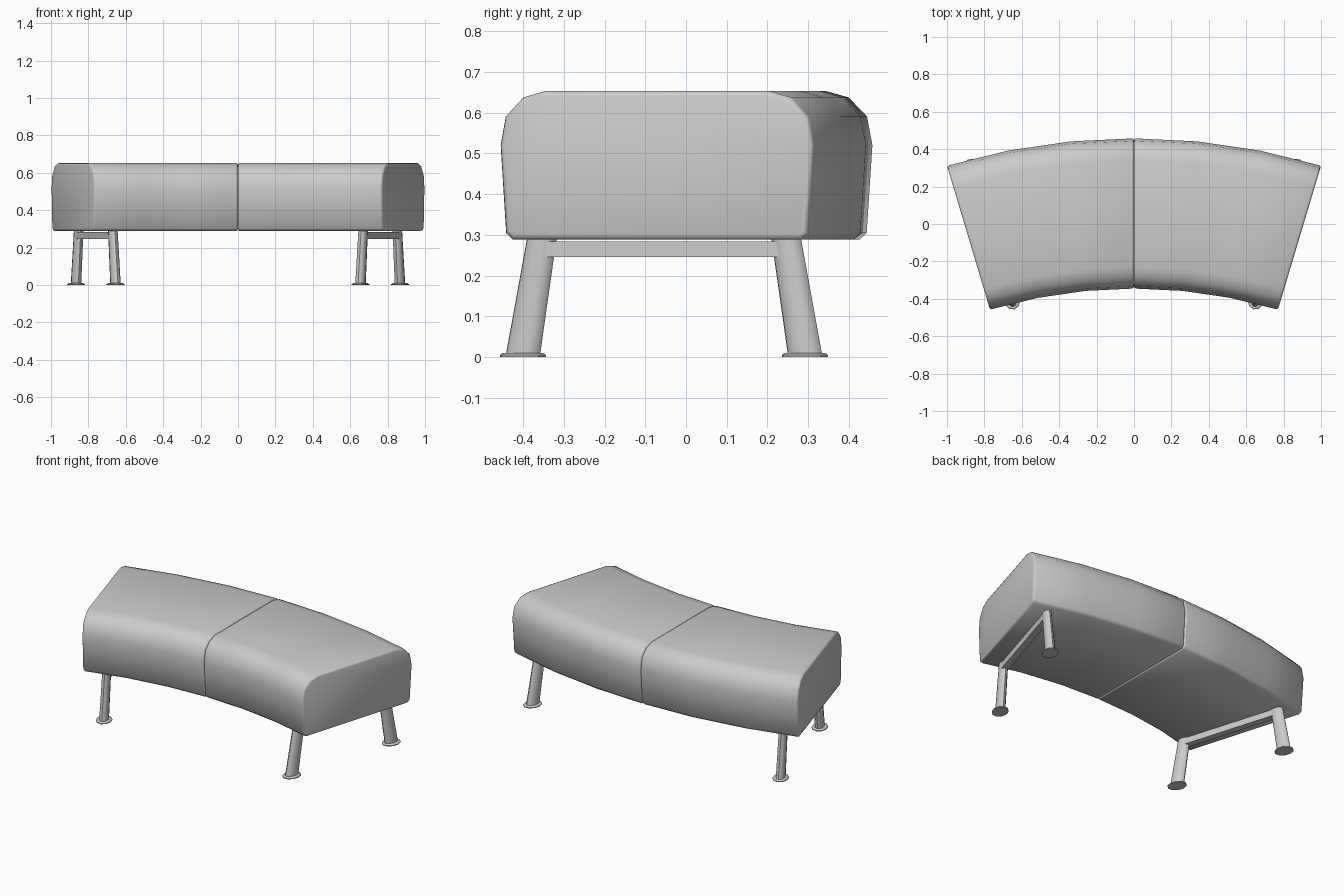
import bpy, bmesh
from math import sin, cos, pi, radians
from mathutils import Vector

if "Cube" in bpy.data.objects:
    bpy.data.objects.remove(bpy.data.objects["Cube"])

YC = -3.032                  # centre of the curved bench
R_IN, R_OUT = 2.687, 3.49    # inner and outer radius
HALF = radians(16.65)        # sweep of one cushion


def finish(bm, name, angle):
    bmesh.ops.recalc_face_normals(bm, faces=bm.faces)
    me = bpy.data.meshes.new(name)
    bm.to_mesh(me)
    bm.free()
    ob = bpy.data.objects.new(name, me)
    bpy.context.collection.objects.link(ob)
    bpy.ops.object.select_all(action='DESELECT')
    ob.select_set(True)
    bpy.context.view_layer.objects.active = ob
    bpy.ops.object.shade_smooth_by_angle(angle=radians(angle))
    # left-hand copy
    mod = ob.modifiers.new("mirror", 'MIRROR')
    mod.use_mirror_merge = False
    return ob


def loft(bm, rings):
    """Skin equal-length rings and cap both ends; returns the caps."""
    vr = [[bm.verts.new(p) for p in r] for r in rings]
    n = len(vr[0])
    for a, b in zip(vr, vr[1:]):
        for i in range(n):
            j = (i + 1) % n
            bm.faces.new((a[i], a[j], b[j], b[i]))
    return [bm.faces.new(vr[0][::-1]), bm.faces.new(vr[-1])]


# cushion: padded profile swept along the arc, end edges rounded
side = [(0.032, 0.288), (0.014, 0.304), (0.0, 0.52),
        (0.013, 0.59), (0.058, 0.637), (0.115, 0.653)]
profile = [(R_IN + d, z) for d, z in side]
profile += [(R_OUT - d, z) for d, z in reversed(side)]
bm = bmesh.new()
rings = []
for k in range(4):
    a = HALF * k / 3
    rings.append([(r * sin(a), YC + r * cos(a), z) for r, z in profile])
caps = loft(bm, rings)
cap_edges = [e for f in caps for e in f.edges]
bmesh.ops.bevel(bm, geom=cap_edges, offset=0.012, segments=2,
                profile=0.5, affect='EDGES')
finish(bm, "seat_cushions", 50)

# leg frame axis: along the cushion end, seen from above
TILT = radians(17)
U = Vector((sin(TILT), cos(TILT), 0))
V = Vector((cos(TILT), -sin(TILT), 0))


def oval(c, z, ru, rv, n=12):
    return [Vector((c[0], c[1], z)) + U * ru * cos(2 * pi * i / n)
            + V * rv * sin(2 * pi * i / n) for i in range(n)]


# splayed oval legs and their flat feet
legs = {"front": ((0.655, -0.40), (0.669, -0.354)),
        "back": ((0.866, 0.292), (0.852, 0.246))}
for name, (foot, top) in legs.items():
    bm = bmesh.new()
    loft(bm, [oval(foot, 0.006, 0.044, 0.026), oval(top, 0.29, 0.038, 0.024)])
    finish(bm, name + "_legs", 40)
    bm = bmesh.new()
    loft(bm, [oval(foot, 0, 0.059, 0.046, 10), oval(foot, 0.005, 0.059, 0.046, 10),
              oval(foot, 0.01, 0.052, 0.038, 10)])
    finish(bm, name + "_feet", 30)

# cross bars joining each pair of legs
bm = bmesh.new()
ends = []
for c in (legs["front"][1], legs["back"][1]):
    p = Vector((c[0], c[1], 0))
    ends.append([p + V * s + Vector((0, 0, z)) for s, z in
                 ((-0.02, 0.245), (0.02, 0.245), (0.02, 0.284), (-0.02, 0.284))])
loft(bm, ends)
finish(bm, "cross_bars", 30)
